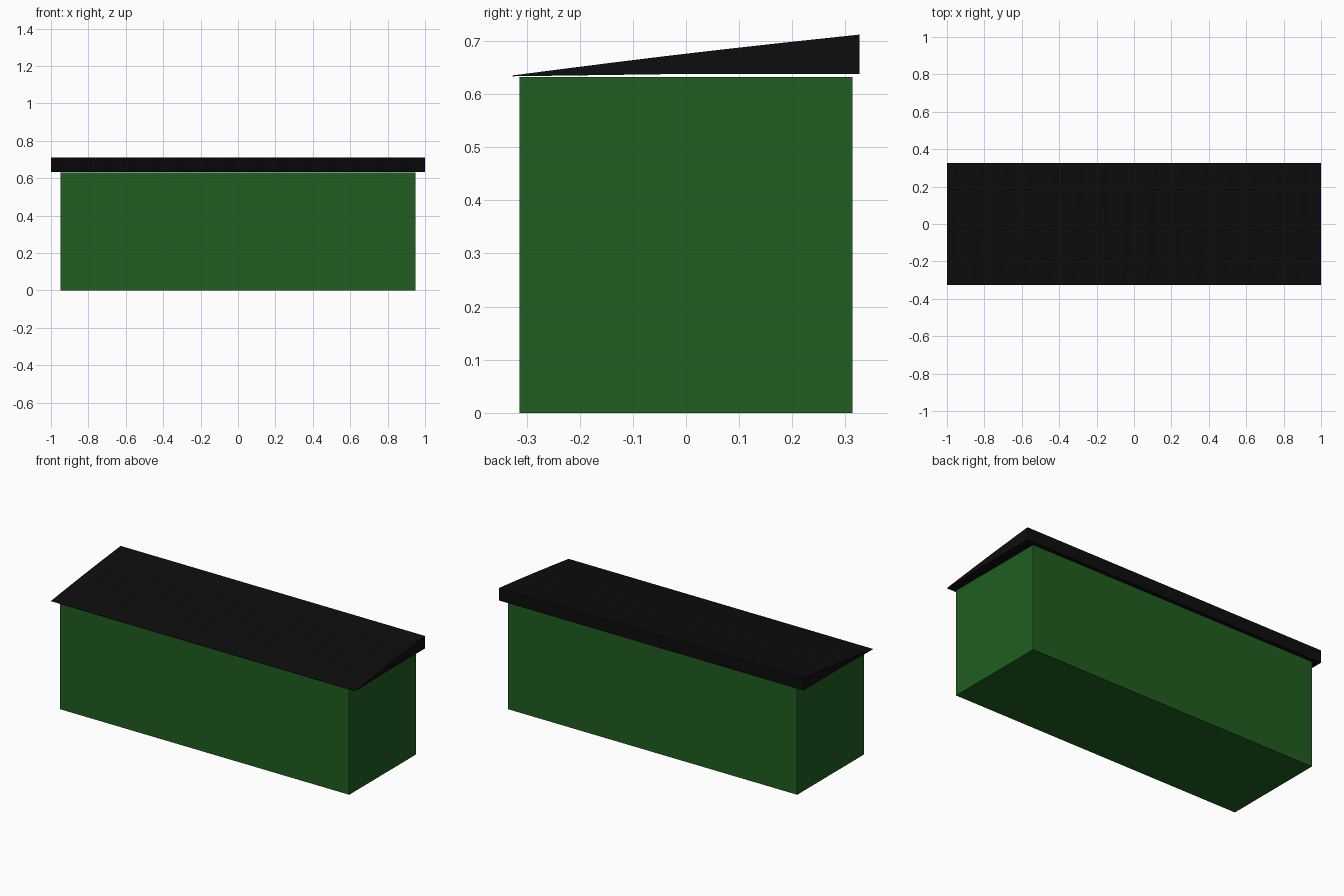
import bpy, bmesh, math

if "Cube" in bpy.data.objects:
    bpy.data.objects.remove(bpy.data.objects["Cube"])


def material(name, color):
    m = bpy.data.materials.new(name)
    m.diffuse_color = color
    m.use_nodes = True
    m.node_tree.nodes["Principled BSDF"].inputs["Base Color"].default_value = m.diffuse_color
    return m


def make_object(name, bm, mat):
    bmesh.ops.recalc_face_normals(bm, faces=bm.faces)
    me = bpy.data.meshes.new(name)
    bm.to_mesh(me)
    bm.free()
    me.materials.append(mat)
    ob = bpy.data.objects.new(name, me)
    bpy.context.collection.objects.link(ob)
    return ob


green = material("green_paint", (0.015, 0.11, 0.015, 1))
black = material("black_roofing", (0.004, 0.004, 0.004, 1))

# Container body
bm = bmesh.new()
bmesh.ops.create_cube(bm, size=1)
for v in bm.verts:
    v.co.x *= 1.90
    v.co.y *= 0.626
    v.co.z = (v.co.z + 0.5) * 0.632
make_object("body", bm, green)

# Sloped wedge roof, swept along x with shallow ribs fading at front and back
HALF_Y, RIBS, NX, NY = 0.327, 15, 120, 12


def ring(bm, x):
    verts = []
    for j in range(NY + 1):
        t = j / NY
        fade = math.sin(math.pi * t)
        rib = 0.0025 * fade * math.cos(math.pi * RIBS * (x + 1))
        verts.append(bm.verts.new((x, HALF_Y * (2 * t - 1), 0.635 + 0.077 * t + rib)))
    for y, z in ((HALF_Y, 0.638), (0, 0.638), (-HALF_Y, 0.6335)):
        verts.append(bm.verts.new((x, y, z)))
    return verts


bm = bmesh.new()
rings = [ring(bm, -1 + 2 * i / NX) for i in range(NX + 1)]
for a, b in zip(rings, rings[1:]):
    for k in range(len(a)):
        n = (k + 1) % len(a)
        bm.faces.new((a[k], a[n], b[n], b[k]))
bm.faces.new(rings[0])
bm.faces.new(rings[-1])
roof = make_object("roof", bm, black)

bpy.context.view_layer.objects.active = roof
roof.select_set(True)
bpy.ops.object.shade_smooth_by_angle(angle=math.radians(30))
